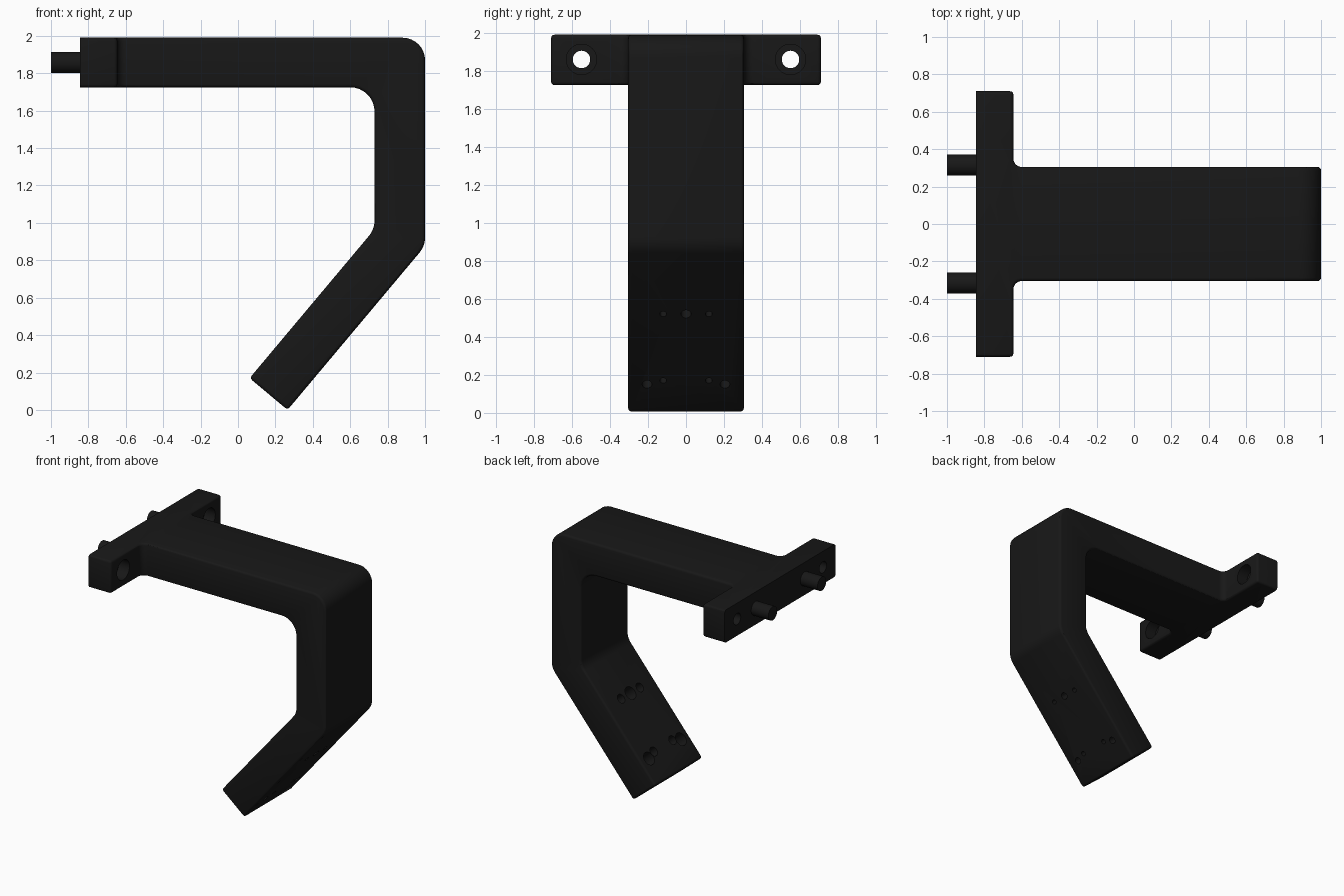
import bpy, bmesh, math
from mathutils import Vector, Matrix

if "Cube" in bpy.data.objects:
    bpy.data.objects.remove(bpy.data.objects["Cube"])

black = bpy.data.materials.new("black_plastic")
black.diffuse_color = (0.009, 0.009, 0.009, 1)
black.use_nodes = True
black.node_tree.nodes["Principled BSDF"].inputs["Base Color"].default_value = black.diffuse_color


def rounded(points, seg=8):
    """Round each corner (a, b, radius) of a polygon with an arc."""
    out, n = [], len(points)
    for i, (a, b, r) in enumerate(points):
        p = Vector((a, b))
        if r == 0:
            out.append(p)
            continue
        u = (Vector(points[i - 1][:2]) - p).normalized()
        v = (Vector(points[(i + 1) % n][:2]) - p).normalized()
        half = u.angle(v) / 2
        c = p + (u + v).normalized() * r / math.sin(half)
        s = p + u * r / math.tan(half) - c
        e = p + v * r / math.tan(half) - c
        total = s.angle_signed(e)
        for k in range(seg + 1):
            t = -total * k / seg
            out.append(c + Vector((s.x * math.cos(t) - s.y * math.sin(t),
                                   s.x * math.sin(t) + s.y * math.cos(t))))
    return out


def new_object(name, bm):
    bmesh.ops.recalc_face_normals(bm, faces=bm.faces)
    me = bpy.data.meshes.new(name)
    bm.to_mesh(me)
    bm.free()
    ob = bpy.data.objects.new(name, me)
    bpy.context.collection.objects.link(ob)
    return ob


def extrude(name, coords, direction):
    bm = bmesh.new()
    f = bm.faces.new([bm.verts.new(c) for c in coords])
    r = bmesh.ops.extrude_face_region(bm, geom=[f])
    vs = [g for g in r["geom"] if isinstance(g, bmesh.types.BMVert)]
    bmesh.ops.translate(bm, verts=vs, vec=direction)
    return new_object(name, bm)


def combine(ob, other, op):
    other.hide_render = True
    m = ob.modifiers.new("bool", "BOOLEAN")
    m.operation, m.object, m.solver = op, other, "EXACT"
    bpy.context.view_layer.objects.active = ob
    bpy.ops.object.modifier_apply(modifier=m.name)
    bpy.data.objects.remove(other)


def cylinder(name, start, direction, radius, length, seg=32):
    d = Vector(direction).normalized()
    mid = Vector(start) + d * length / 2
    mat = Matrix.Translation(mid) @ d.to_track_quat("Z", "Y").to_matrix().to_4x4()
    bm = bmesh.new()
    bmesh.ops.create_cone(bm, cap_ends=True, segments=seg, radius1=radius,
                          radius2=radius, depth=length, matrix=mat)
    return new_object(name, bm)


# hooked side profile, cut to the T-shaped plan
side = rounded([(-1.1, 1.99, 0), (1.0, 1.99, 0.12), (1.0, 0.876, 0.13),
                (0.265, 0.0, 0), (0.062, 0.17, 0), (0.73, 0.966, 0.13),
                (0.73, 1.725, 0.13), (-1.1, 1.725, 0)])
bracket = extrude("bracket", [(p.x, -0.9, p.y) for p in side], (0, 1.8, 0))
half = [(-0.845, 0.71, 0), (-0.645, 0.71, 0), (-0.645, 0.305, 0.045), (1.2, 0.305, 0)]
plan = rounded(half + [(x, -y, r) for x, y, r in reversed(half)])
cutter = extrude("plan_cutter", [(p.x, p.y, -0.2) for p in plan], (0, 0, 2.5))
combine(bracket, cutter, "INTERSECT")

# soften every sharp edge except around the flat mounting face
bm = bmesh.new()
bm.from_mesh(bracket.data)
bmesh.ops.remove_doubles(bm, verts=bm.verts, dist=1e-5)
edges = [e for e in bm.edges if e.calc_face_angle(0) > math.radians(30)
         and not all(v.co.x < -0.844 for v in e.verts)]
bmesh.ops.bevel(bm, geom=edges, offset=0.018, offset_type="OFFSET", segments=3,
                profile=0.5, affect="EDGES", clamp_overlap=True)
bm.to_mesh(bracket.data)
bm.free()

# counterbored screw holes in the crossbar
for y in (-0.55, 0.55):
    combine(bracket, cylinder("hole", (-0.9, y, 1.86), (1, 0, 0), 0.046, 0.4), "DIFFERENCE")
    combine(bracket, cylinder("bore", (-0.74, y, 1.86), (1, 0, 0), 0.08, 0.2), "DIFFERENCE")

# counterbored holes through the slanted foot: (y, outer z, radius, bore radius)
slope = Vector((0.735, 0, 0.876)).normalized()
inward = Vector((-slope.z, 0, slope.x))
holes = [(0, 0.52, 0.027, 0.052)]
for s in (-1, 1):
    holes += [(s * 0.12, 0.52, 0.018, 0.036), (s * 0.12, 0.17, 0.018, 0.036),
              (s * 0.205, 0.15, 0.026, 0.052)]
for y, z, r, big in holes:
    p = Vector((0.265, y, 0)) + slope * (z / slope.z)
    combine(bracket, cylinder("hole", p - inward * 0.1, inward, r, 0.5, 24), "DIFFERENCE")
    combine(bracket, cylinder("bore", p + inward * 0.165, inward, big, 0.3, 24), "DIFFERENCE")

# locating pegs on the mounting face
parts = [bracket]
for side_name, y in (("front", -0.315), ("back", 0.315)):
    parts.append(cylinder(side_name + "_peg", (-1.0, y, 1.858), (1, 0, 0), 0.056, 0.2))

for ob in parts:
    ob.data.materials.clear()
    ob.data.materials.append(black)
    bpy.ops.object.select_all(action="DESELECT")
    ob.select_set(True)
    bpy.context.view_layer.objects.active = ob
    bpy.ops.object.shade_smooth_by_angle(angle=math.radians(30))
